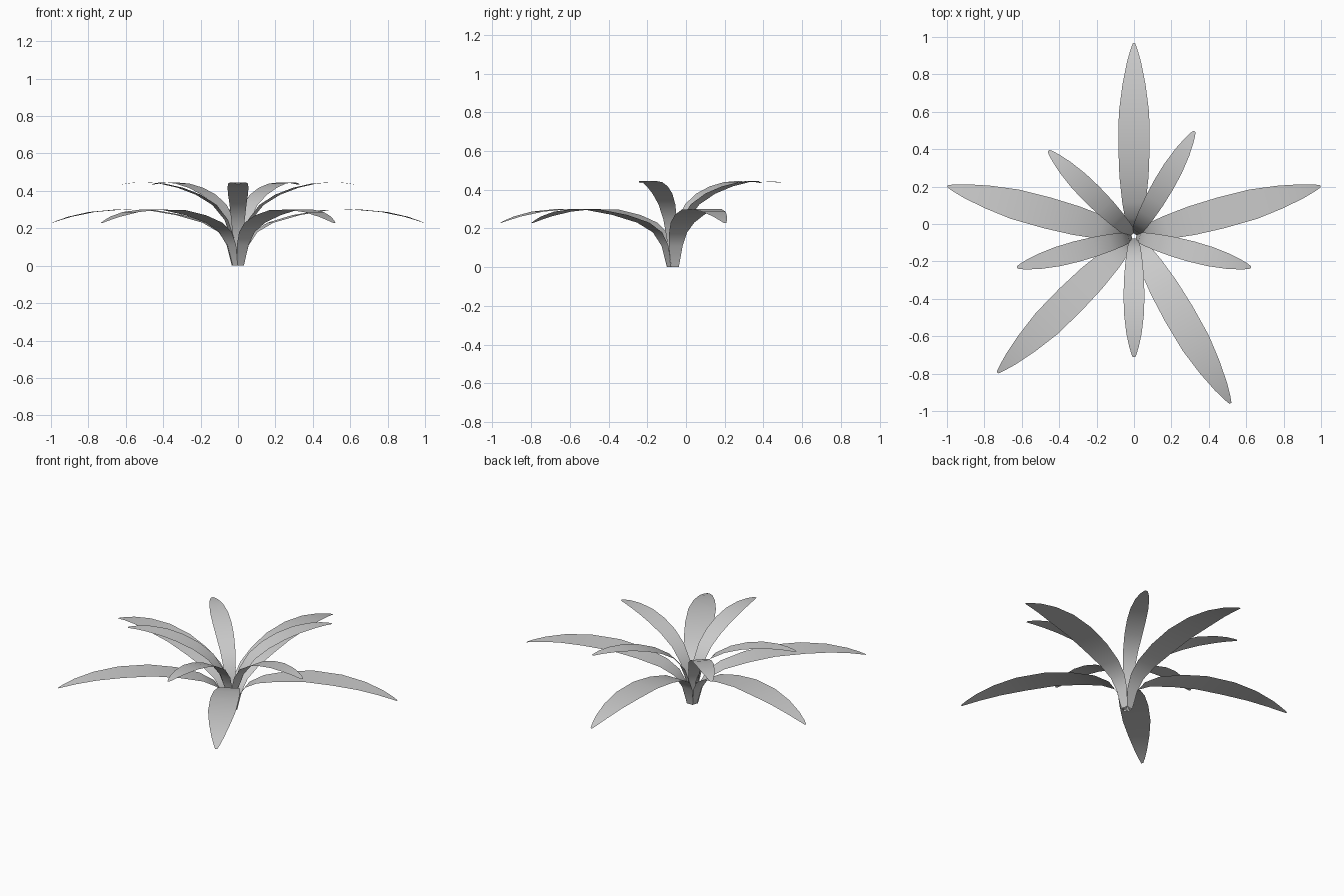
import bpy, bmesh, math
from mathutils import Matrix

CENTRE = (0, -0.065, 0)

# Leaf outlines: (distance from centre, height, half width)
OUTER = [(0.025, 0.0, 0.022), (0.05, 0.11, 0.036), (0.095, 0.18, 0.048),
         (0.18, 0.23, 0.063), (0.32, 0.27, 0.078), (0.48, 0.297, 0.084),
         (0.66, 0.3, 0.081), (0.81, 0.287, 0.062), (0.93, 0.262, 0.038),
         (1.0, 0.24, 0.018), (1.032, 0.228, 0.006)]
INNER = [(0.012, 0.0, 0.018), (0.03, 0.15, 0.028), (0.065, 0.245, 0.036),
         (0.13, 0.325, 0.045), (0.22, 0.38, 0.053), (0.32, 0.417, 0.056),
         (0.42, 0.439, 0.053), (0.52, 0.446, 0.041), (0.59, 0.443, 0.026),
         (0.63, 0.437, 0.014), (0.647, 0.434, 0.006)]


def leaf(name, angle, profile):
    """A flat arching strip of quads, turned about the plant's centre."""
    bm = bmesh.new()
    rows = [(bm.verts.new((r, w, z)), bm.verts.new((r, -w, z))) for r, z, w in profile]
    for (a, b), (c, d) in zip(rows, rows[1:]):
        f = bm.faces.new((a, b, d, c))
        f.smooth = True
    bm.transform(Matrix.Translation(CENTRE) @ Matrix.Rotation(math.radians(angle), 4, 'Z'))
    mesh = bpy.data.meshes.new(name)
    bm.to_mesh(mesh)
    bm.free()
    obj = bpy.data.objects.new(name, mesh)
    bpy.context.collection.objects.link(obj)


# Long low leaves
for i, a in enumerate((15, 90, 165, 225, 300)):
    leaf(f"outer_leaf_{i + 1}", a, OUTER)

# Short upright leaves
for i, a in enumerate((60, 135, 195, 270, 345)):
    leaf(f"inner_leaf_{i + 1}", a, INNER)
